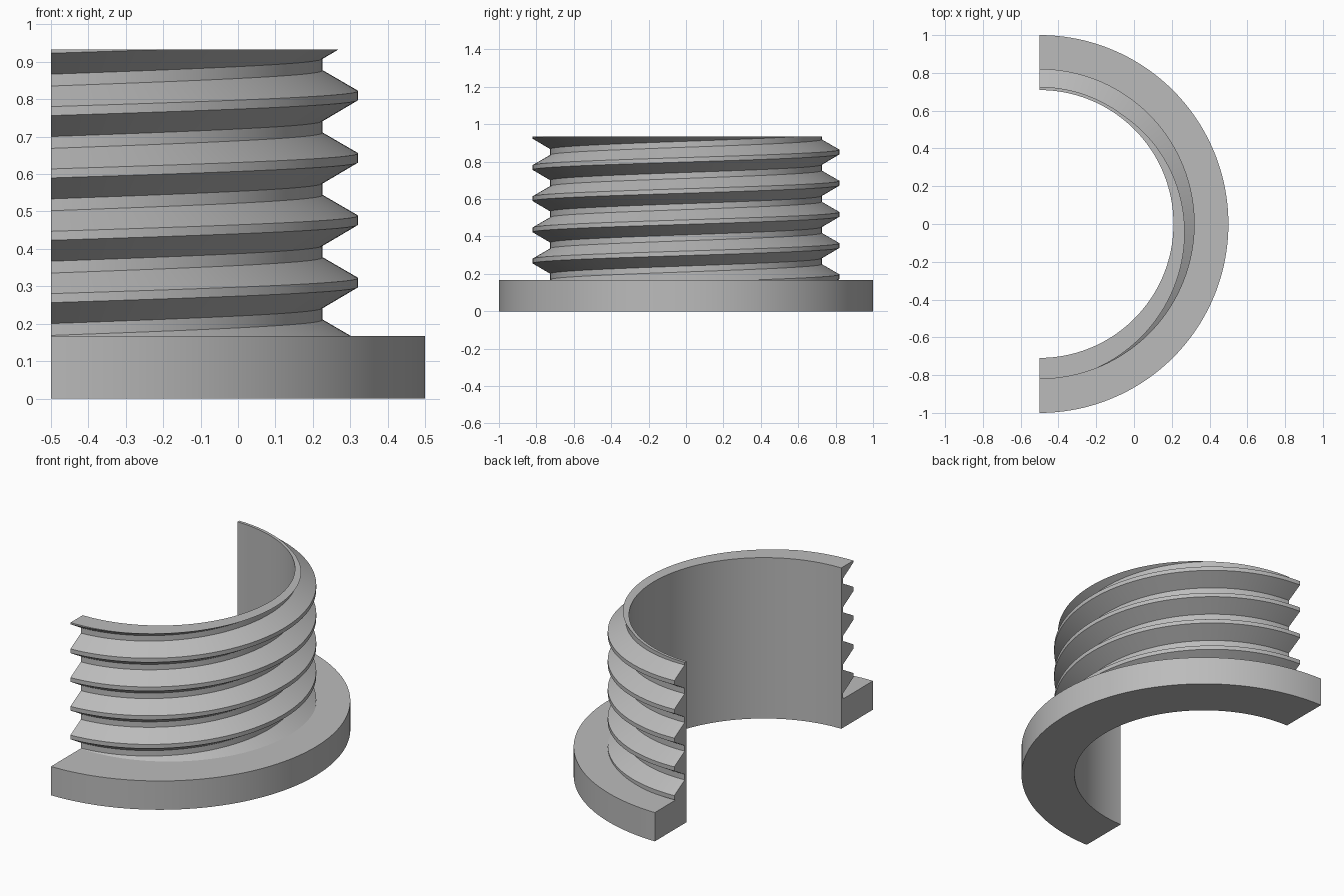
import bpy, bmesh
from math import pi, cos, sin, radians

cube = bpy.data.objects.get("Cube")
if cube:
    bpy.data.objects.remove(cube, do_unlink=True)

AXIS_X = -0.5
BORE, CORE, CREST, RIM = 0.709, 0.726, 0.821, 1.0
FLANGE_TOP, TOP = 0.167, 0.933
PITCH = 1 / 6
STEPS = 96

grey = bpy.data.materials.new("plain grey")
grey.use_nodes = True
colour = (0.5, 0.5, 0.5, 1)
grey.diffuse_color = colour
grey.node_tree.nodes["Principled BSDF"].inputs["Base Color"].default_value = colour


def half_sweep(profile, lead=0.0):
    """Sweep a closed (radius, z) profile half a turn, climbing by lead per turn."""
    bm = bmesh.new()
    rings = []
    for i in range(STEPS + 1):
        a = -pi / 2 + pi * i / STEPS
        rise = lead * a / (2 * pi)
        rings.append([bm.verts.new((AXIS_X + r * cos(a), r * sin(a), z + rise))
                      for r, z in profile])
    n = len(profile)
    for lower, upper in zip(rings, rings[1:]):
        for j in range(n):
            k = (j + 1) % n
            bm.faces.new((lower[j], upper[j], upper[k], lower[k]))
    bm.faces.new(rings[0])
    bm.faces.new(rings[-1][::-1])
    return bm


def trim(bm, z, up):
    """Cut away everything beyond height z and return the cut edges."""
    cut = bmesh.ops.bisect_plane(
        bm, geom=bm.verts[:] + bm.edges[:] + bm.faces[:], dist=1e-6,
        plane_co=(0, 0, z), plane_no=(0, 0, up), clear_outer=True)
    return [e for e in cut["geom_cut"] if isinstance(e, bmesh.types.BMEdge)]


def finish(bm, name):
    bmesh.ops.recalc_face_normals(bm, faces=bm.faces)
    mesh = bpy.data.meshes.new(name)
    bm.to_mesh(mesh)
    bm.free()
    mesh.materials.append(grey)
    obj = bpy.data.objects.new(name, mesh)
    bpy.context.collection.objects.link(obj)
    bpy.ops.object.select_all(action="DESELECT")
    obj.select_set(True)
    bpy.context.view_layer.objects.active = obj
    bpy.ops.object.shade_smooth_by_angle(angle=radians(25))
    return obj


# Half-round base flange
finish(half_sweep([(BORE, 0), (RIM, 0), (RIM, FLANGE_TOP), (BORE, FLANGE_TOP)]),
       "base_flange")

# Threaded half sleeve: repeated tooth outline, climbing one pitch per turn
tooth = [(CORE, 0), (CREST, 0.056), (CREST, 0.08), (CORE, 0.135)]
start = 0.742 - 4 * PITCH
outline = [(r, start + turn * PITCH + z) for turn in range(-1, 7) for r, z in tooth]
outline += [(BORE, outline[-1][1]), (BORE, outline[0][1])]
sleeve = half_sweep(outline, PITCH)
trim(sleeve, FLANGE_TOP - 0.004, -1)
rim_edges = trim(sleeve, TOP, 1)
bmesh.ops.triangle_fill(sleeve, edges=rim_edges, use_beauty=True, normal=(0, 0, 1))
finish(sleeve, "threaded_sleeve")
